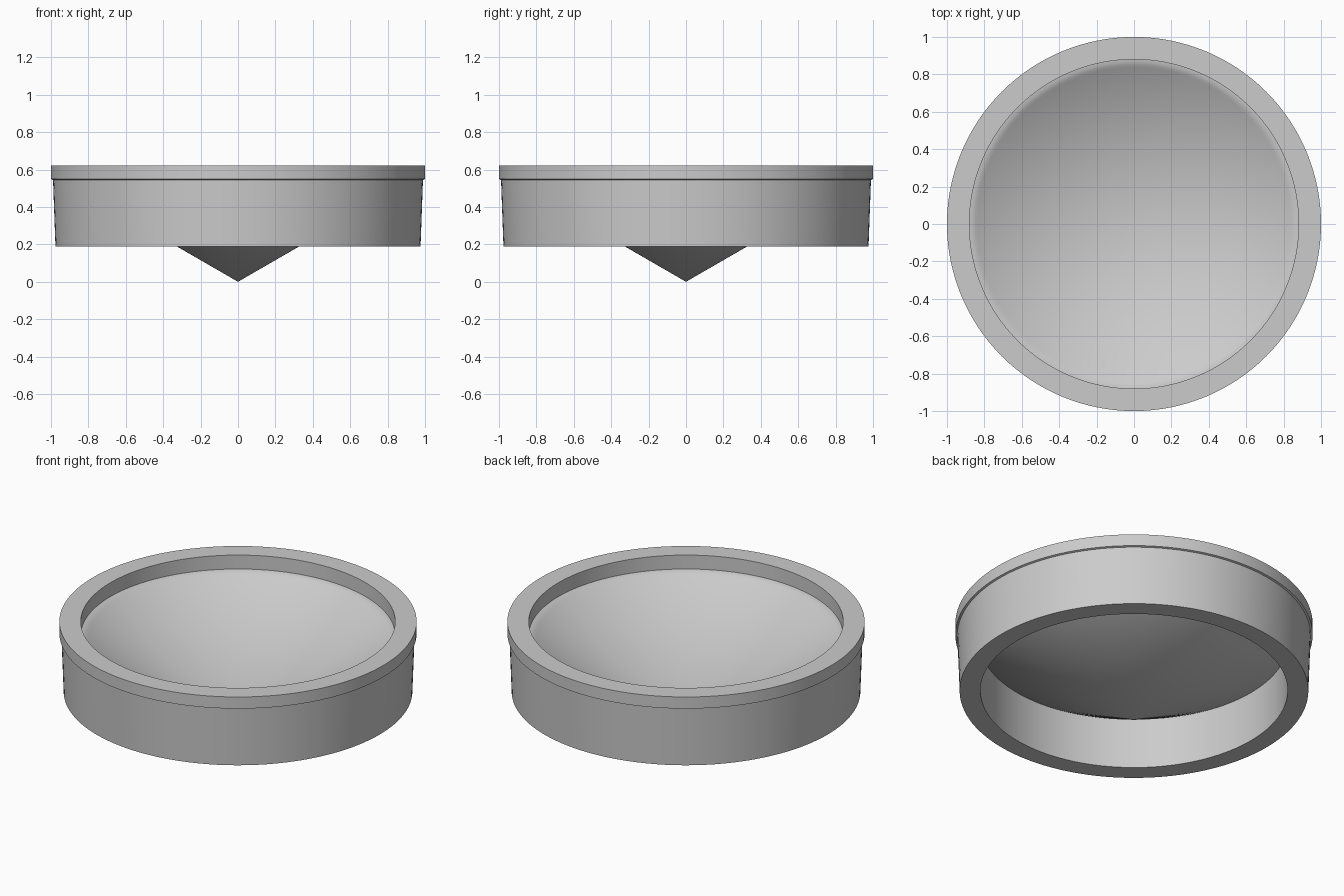
import bpy
import bmesh
from math import radians, tau
from mathutils import Vector

cube = bpy.data.objects.get("Cube")
if cube:
    bpy.data.objects.remove(cube, do_unlink=True)

SEGMENTS = 128


def make_material(name, color):
    mat = bpy.data.materials.new(name)
    mat.use_nodes = True
    mat.diffuse_color = color
    mat.node_tree.nodes["Principled BSDF"].inputs["Base Color"].default_value = color
    return mat


def lathe(name, profile, material):
    """Spin an (r, z) profile, starting and ending on the axis, around z."""
    bm = bmesh.new()
    verts = [bm.verts.new((r, 0, z)) for r, z in profile]
    edges = [bm.edges.new(pair) for pair in zip(verts, verts[1:])]
    bmesh.ops.spin(bm, geom=verts + edges, cent=Vector(), axis=(0, 0, 1),
                   angle=tau, steps=SEGMENTS)
    bmesh.ops.remove_doubles(bm, verts=bm.verts, dist=0.0001)
    bmesh.ops.recalc_face_normals(bm, faces=bm.faces)
    mesh = bpy.data.meshes.new(name)
    bm.to_mesh(mesh)
    bm.free()
    mesh.materials.append(material)
    obj = bpy.data.objects.new(name, mesh)
    bpy.context.collection.objects.link(obj)
    bpy.ops.object.select_all(action="DESELECT")
    obj.select_set(True)
    bpy.context.view_layer.objects.active = obj
    bpy.ops.object.shade_smooth_by_angle(angle=radians(25))
    return obj


grey = make_material("plain grey", (0.6, 0.6, 0.6, 1))

# Conical dish with a thick tapered wall and a slightly overhanging lip
underside = [(0, 0), (0.86, 0.497)]
wall = [(0.86, 0.188), (0.976, 0.188), (0.989, 0.545)]
lip = [(1, 0.549), (1, 0.621), (0.88, 0.621)]
dish_edge = [(0.88, 0.535), (0.866, 0.533), (0.852, 0.528), (0.838, 0.52)]
dish_tip = [(0, 0.036)]
lathe("conical_dish", underside + wall + lip + dish_edge + dish_tip, grey)
